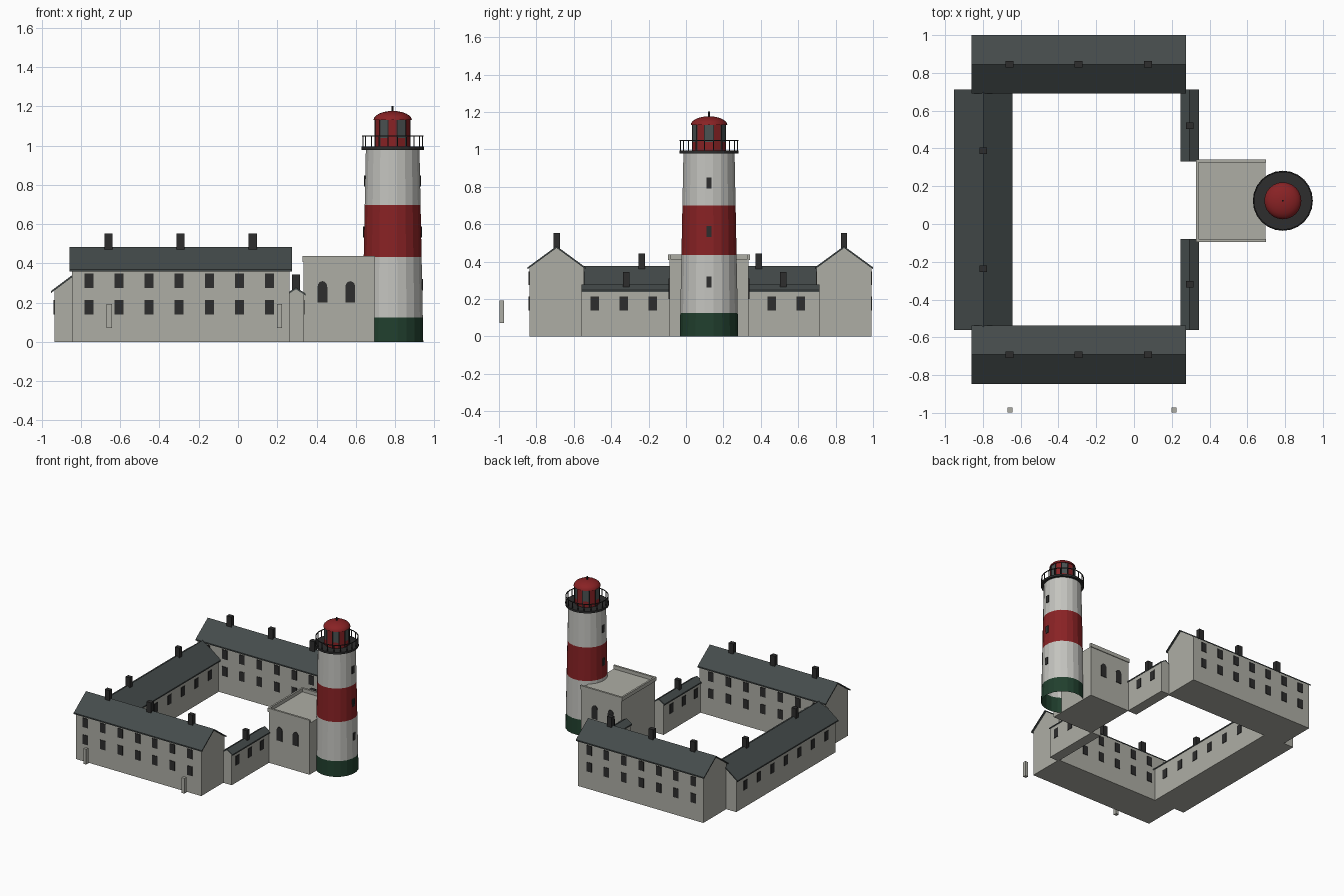
import bpy, bmesh, math
from mathutils import Matrix, Vector

cube = bpy.data.objects.get("Cube")
if cube:
    bpy.data.objects.remove(cube)


def material(name, r, g, b):
    m = bpy.data.materials.new(name)
    m.use_nodes = True
    m.diffuse_color = (r, g, b, 1)
    node = next(n for n in m.node_tree.nodes if n.type == 'BSDF_PRINCIPLED')
    node.inputs["Base Color"].default_value = (r, g, b, 1)
    node.inputs["Roughness"].default_value = 0.8
    return m


WALL = material("stone grey", 0.42, 0.42, 0.375)
WHITE = material("tower white", 0.55, 0.55, 0.52)
RED = material("signal red", 0.25, 0.016, 0.018)
GREEN = material("base green", 0.015, 0.05, 0.027)
SLATE = material("roof slate", 0.058, 0.07, 0.07)
DARK = material("dark iron", 0.026, 0.026, 0.026)
GLASS = material("lantern glass", 0.07, 0.085, 0.085)


def finish(name, bm, *mats):
    bmesh.ops.recalc_face_normals(bm, faces=bm.faces)
    mesh = bpy.data.meshes.new(name)
    bm.to_mesh(mesh)
    bm.free()
    for m in mats:
        mesh.materials.append(m)
    obj = bpy.data.objects.new(name, mesh)
    bpy.context.collection.objects.link(obj)
    return obj


def add_box(bm, center, size):
    mat = Matrix.Translation(center) @ Matrix.Diagonal((*size, 1))
    bmesh.ops.create_cube(bm, size=1, matrix=mat)


def boxes(name, mat, size, centers):
    bm = bmesh.new()
    for c in centers:
        add_box(bm, c, size)
    return finish(name, bm, mat)


def prism(name, mat, profile, start, end, axis, offset=0):
    """Extrude an (across, height) profile along x or y."""
    bm = bmesh.new()

    def place(a, z, t):
        return (t, offset + a, z) if axis == 'x' else (offset + a, t, z)
    face = bm.faces.new([bm.verts.new(place(a, z, start)) for a, z in profile])
    ext = bmesh.ops.extrude_face_region(bm, geom=[face])
    verts = [v for v in ext["geom"] if isinstance(v, bmesh.types.BMVert)]
    step = Vector(place(0, 0, end)) - Vector(place(0, 0, start))
    bmesh.ops.translate(bm, vec=step, verts=verts)
    return finish(name, bm, mat)


def lathe(name, profile, sides, mats, center, band=None, turn=0):
    """Revolve (radius, height) points; band gives each ring's material."""
    bm = bmesh.new()
    rings = []
    for r, z in profile:
        angles = [turn + math.tau * i / sides for i in range(sides)]
        rings.append([bm.verts.new((center[0] + r * math.cos(a),
                                    center[1] + r * math.sin(a), z)) for a in angles])
    for k in range(len(rings) - 1):
        for i in range(sides):
            j = (i + 1) % sides
            f = bm.faces.new((rings[k][i], rings[k][j], rings[k + 1][j], rings[k + 1][i]))
            f.material_index = band(k, i) if band else 0
    bmesh.ops.remove_doubles(bm, verts=bm.verts, dist=0.0001)
    return finish(name, bm, *mats)


def gabled(name, axis, mid, half, start, end, eave, apex, lip, end_lip):
    """Gabled body with a thin slate roof."""
    prism(name + "_walls", WALL, [(-half, 0), (half, 0), (half, eave), (0, apex),
                                  (-half, eave)], start, end, axis, mid)
    w, thick = half + lip, 0.01
    low = eave - lip * (apex - eave) / half
    prism(name + "_roof", SLATE, [(-w, low), (0, apex), (w, low), (w, low + thick),
                                  (0, apex + thick), (-w, low + thick)],
          start - end_lip, end + end_lip, axis, mid)


WIN_H, WIN_W, PLATE = 0.074, 0.046, 0.008

# Two long houses with two rows of windows on both faces
house_x = [-0.76 + 0.1535 * i for i in range(7)]
for name, y in (("front_house", -0.692), ("back_house", 0.845)):
    gabled(name, 'x', y, 0.146, -0.847, 0.262, 0.366, 0.473, 0.009, 0.012)
    boxes(name + "_windows", DARK, (WIN_W, PLATE, WIN_H),
          [(x, y + s * 0.146, z) for x in house_x for s in (-1, 1) for z in (0.176, 0.311)])
    boxes(name + "_chimneys", DARK, (0.042, 0.034, 0.11),
          [(x, y, 0.497) for x in (-0.66, -0.293, 0.075)])

# West wing
gabled("west_wing", 'y', -0.798, 0.138, -0.55, 0.702, 0.262, 0.366, 0.018, 0.01)
boxes("west_wing_windows", DARK, (PLATE, WIN_W, WIN_H),
      [(-0.798 + s * 0.138, 0.077 + 0.17 * i, 0.176) for i in range(-3, 4) for s in (-1, 1)])
boxes("west_wing_chimneys", DARK, (0.038, 0.034, 0.1),
      [(-0.798, y, 0.392) for y in (-0.236, 0.388)])

# Low east wings either side of the hall
for name, y0, y1, wins, chim in (
        ("southeast_wing", -0.56, -0.08, (-0.488, -0.333, -0.178), -0.32),
        ("northeast_wing", 0.33, 0.713, (0.458, 0.613), 0.52)):
    gabled(name, 'y', 0.295, 0.041, y0, y1, 0.242, 0.268, 0.008, 0)
    boxes(name + "_windows", DARK, (PLATE, WIN_W, WIN_H),
          [(0.295 + s * 0.041, y, 0.176) for y in wins for s in (-1, 1)])
    boxes(name + "_chimney", DARK, (0.042, 0.034, 0.09), [(0.295, chim, 0.299)])

# Hall between the wings and the tower, with a parapet on three sides
boxes("hall", WALL, (0.36, 0.424, 0.41), [(0.515, 0.123, 0.205)])
boxes("hall_side_parapets", WALL, (0.37, 0.016, 0.03),
      [(0.513, 0.123 + s * 0.21, 0.423) for s in (-1, 1)])
boxes("hall_end_parapet", WALL, (0.014, 0.42, 0.03), [(0.335, 0.123, 0.423)])
arch = [(-0.025, 0.2), (0.025, 0.2)] + [
    (0.025 * math.cos(a), 0.28 + 0.03 * math.sin(a))
    for a in (math.pi * i / 6 for i in range(7))]
for x in (0.43, 0.572):
    for side, y in (("front", -0.089), ("back", 0.335)):
        prism("hall_" + side + "_window", DARK, arch, y - 0.004, y + 0.004, 'y', x)

# Tapered banded tower, open underneath
C = (0.788, 0.123)


def tower_radius(z):
    return 0.158 - 0.02 * z


tower_z = (0, 0.124, 0.434, 0.699, 0.985)
lathe("tower", [(tower_radius(z), z) for z in tower_z], 20,
      (GREEN, WHITE, RED), C, lambda k, i: (0, 1, 2, 1)[k], math.pi / 20)
for s, heights in ((1, (0.291, 0.56, 0.82)), (-1, (0.56, 0.82))):
    boxes("tower_windows", DARK, (0.009, 0.027, 0.058),
          [(C[0] + s * (tower_radius(z) * 0.988 + 0.001), C[1], z) for z in heights])

# Gallery deck and railing
lathe("gallery_deck", [(0, 0.979), (0.159, 0.979), (0.159, 0.995), (0, 0.995)], 24, (DARK,), C)


def ring_points(count, radius, z):
    return [(C[0] + radius * math.cos(math.tau * (i + 0.5) / count),
             C[1] + radius * math.sin(math.tau * (i + 0.5) / count), z) for i in range(count)]


boxes("railing_posts", DARK, (0.005, 0.005, 0.055), ring_points(20, 0.154, 1.021))
lathe("railing_top", [(0.151, 1.046), (0.157, 1.046), (0.157, 1.051),
                      (0.151, 1.051), (0.151, 1.046)], 24, (DARK,), C)

# Lantern room: red sill and alternating red and glass panels
lathe("lantern_room", [(0.092, 0.99), (0.092, 1.04), (0.092, 1.132)], 12, (RED, GLASS), C,
      lambda k, i: 1 if k == 1 and i % 2 == 1 else 0, math.pi / 12)
boxes("lantern_bars", DARK, (0.006, 0.006, 0.137), ring_points(12, 0.092, 1.063))

# Dome and finial
dome = [(0.098 * math.cos(a), 1.13 + 0.047 * math.sin(a))
        for a in (math.pi / 2 * i / 6 for i in range(7))]
roof = lathe("lantern_dome", [(0, 1.13)] + dome, 24, (RED,), C)
bpy.context.view_layer.objects.active = roof
roof.select_set(True)
bpy.ops.object.shade_smooth_by_angle()
roof.select_set(False)
lathe("finial", [(0.005, 1.165), (0.005, 1.203), (0, 1.203)], 8, (DARK,), C)

# Free-standing markers in front
boxes("front_markers", WALL, (0.026, 0.026, 0.122), [(x, -0.985, 0.132) for x in (-0.656, 0.212)])
